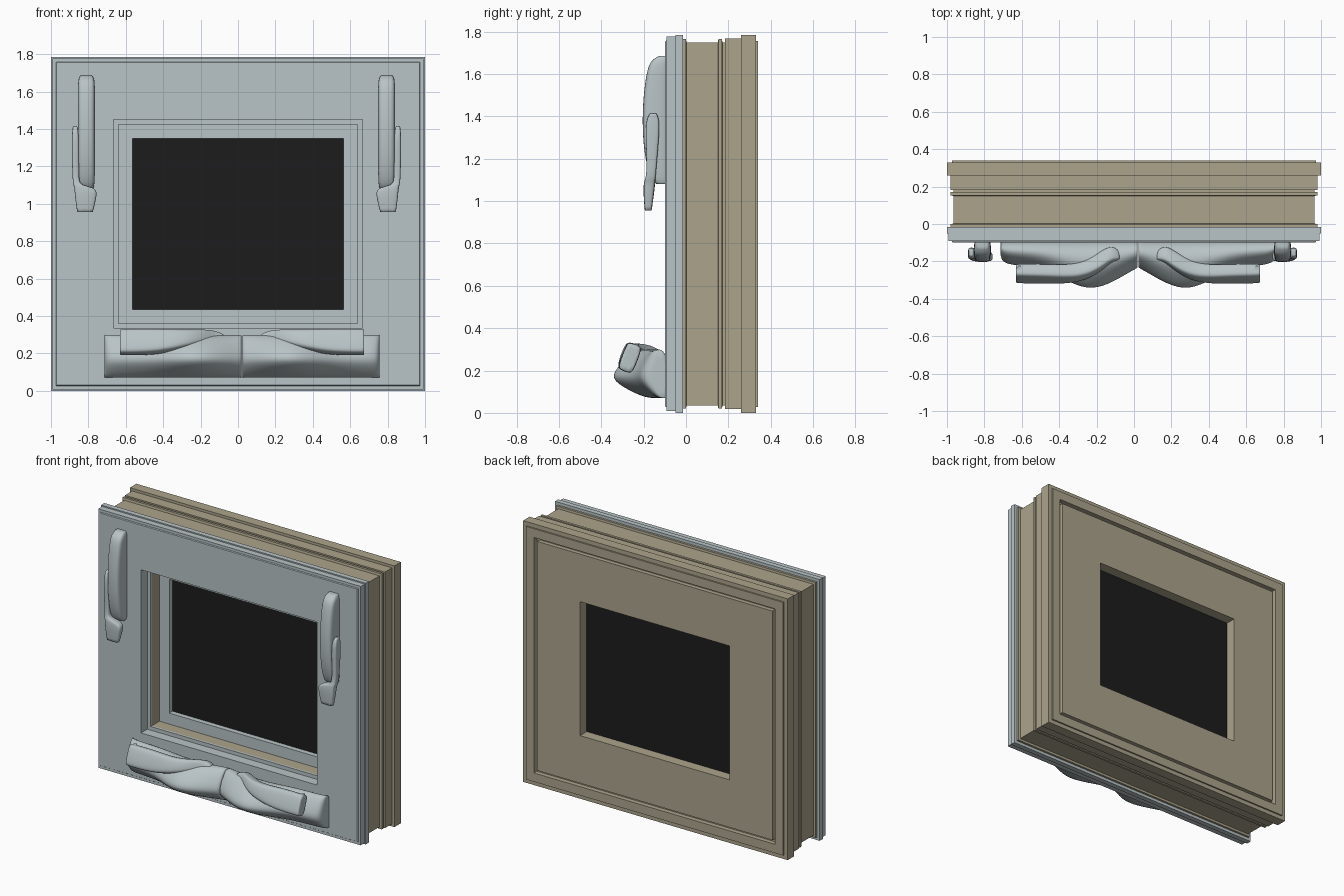
import bpy, bmesh, math
from mathutils import Vector

if "Cube" in bpy.data.objects:
    bpy.data.objects.remove(bpy.data.objects["Cube"])


def material(name, rgb):
    m = bpy.data.materials.new(name)
    m.diffuse_color = (*rgb, 1)
    m.use_nodes = True
    m.node_tree.nodes["Principled BSDF"].inputs["Base Color"].default_value = m.diffuse_color
    return m


GREY = material("pale blue grey", (0.485, 0.55, 0.565))
TAN = material("khaki tan", (0.41, 0.37, 0.26))
BLACK = material("dark glass", (0.012, 0.012, 0.012))

HALF_W, HALF_H = 1.0, 0.8925      # outer half size of the window


def loft(name, rings, mat, closed=False, smooth=0):
    """Skin a list of equal-length point rings; closed joins last to first."""
    bm = bmesh.new()
    crease = bm.edges.layers.float.new("crease_edge")
    vs = [[bm.verts.new(p) for p in r] for r in rings]
    n = len(vs[0])
    for a, b in zip(vs, vs[1:] + ([vs[0]] if closed else [])):
        for i in range(n):
            j = (i + 1) % n
            bm.faces.new((a[i], a[j], b[j], b[i]))
    if not closed:
        for ring in (vs[0], vs[-1]):
            for e in bm.faces.new(ring).edges:
                e[crease] = 0.75
    bmesh.ops.recalc_face_normals(bm, faces=bm.faces)
    me = bpy.data.meshes.new(name)
    bm.to_mesh(me)
    bm.free()
    me.materials.append(mat)
    ob = bpy.data.objects.new(name, me)
    bpy.context.collection.objects.link(ob)
    if smooth:
        mod = ob.modifiers.new("round", 'SUBSURF')
        mod.levels = mod.render_levels = smooth
        me.shade_smooth()
    return ob


def rectangle(d, y):
    """Corners of the window outline inset by d at depth y."""
    w, h = HALF_W - d, HALF_H - d
    return [(sx * w, y, HALF_H + sz * h)
            for sx, sz in ((-1, -1), (1, -1), (1, 1), (-1, 1))]


def frame(name, profile, mat):
    """Rectangular frame swept from (inset, y) profile points."""
    return loft(name, [rectangle(d, y) for d, y in profile], mat, closed=True)


# Front frame, stepped at its rim and behind the opening
frame("front_frame", [
    (0, -.015), (0, -.05), (.008, -.05), (.008, -.092), (.026, -.092),
    (.03, -.098), (.335, -.098), (.335, -.03), (.36, -.03), (.36, -.015)], GREY)

# Main casing with grooves, rear flange and a grooved rear face
frame("casing", [
    (.36, -.015), (.02, -.015), (.02, 0), (.035, .002), (.035, .15), (.02, .153),
    (.02, .170), (.035, .172), (.035, .183), (.018, .183), (.018, .26), (0, .26),
    (0, .33), (.028, .33), (.028, .34), (.088, .34), (.088, .308), (.11, .308),
    (.11, .337), (.435, .337), (.435, .11), (.36, .11)], TAN)

# Inner sash and dark pane
frame("inner_sash", [(.355, .065), (.435, .065), (.435, .15), (.355, .15)], GREY)
loft("glass_pane", [rectangle(.433, y) for y in (.10, .265)], BLACK)


def upright(name, sections, side, shift):
    """Loft along z from (z, x0, x1, y0, y1) sections, mirrored by side."""
    rings = []
    for z, x0, x1, y0, y1 in sections:
        cx, cy = (x0 + x1) / 2, (y0 + y1) / 2
        rings.append([(side * (cx + u) + shift, cy + v, z)
                      for u, v in chamfered((x1 - x0) / 2, (y1 - y0) / 2)])
    loft(name, rings, GREY, smooth=2)


def chamfered(hu, hv, c=0.35):
    """Eight-point chamfered rectangle with half sizes hu, hv."""
    k = min(hu, hv) * c
    return [(hu - k, -hv), (hu, -hv + k), (hu, hv - k), (hu - k, hv),
            (-hu + k, hv), (-hu, hv - k), (-hu, -hv + k), (-hu + k, -hv)]


# Side latches: rounded housing and a lever ending in a paddle
LATCH = [(1.08, -.14, .012), (1.10, -.165, .002), (1.2, -.195, 0), (1.35, -.208, 0),
         (1.5, -.202, 0), (1.62, -.185, 0), (1.665, -.165, .003), (1.685, -.13, .014)]
LEVER = [(1.415, -.875, -.852, -.17, -.14), (1.38, -.880, -.842, -.192, -.122),
         (1.25, -.880, -.842, -.188, -.132), (1.13, -.877, -.842, -.185, -.142),
         (1.10, -.872, -.835, -.195, -.145), (1.085, -.867, -.745, -.2, -.145),
         (1.04, -.864, -.747, -.202, -.15), (.955, -.852, -.768, -.195, -.162)]
for label, side in (("left", 1), ("right", -1)):
    body = [(z, -.849 + r, -.756 - r, y, -.08) for z, y, r in LATCH]
    upright(label + "_latch_housing", body, side, -.008)
    upright(label + "_latch_lever", LEVER, side, -.008)

# Bottom crank covers and folded crank arms
SHAPE = [(0, .072), (.2, .07), (.42, .07), (.75, .108), (1.02, .152), (1.02, .188),
         (.9, .23), (.6, .302), (.3, .30), (0, .245)]
COVER = [(-.735, .085), (-.728, .115), (-.69, .135), (-.52, .15), (-.39, .215),
         (-.27, .268), (-.16, .24), (-.05, .175), (-.002, .15)]
ARM = [(-.652, -.265, .26, .067, .036), (-.635, -.265, .26, .07, .04),
       (-.48, -.268, .262, .07, .04), (-.37, -.268, .268, .058, .042),
       (-.28, -.25, .275, .048, .046), (-.2, -.2, .282, .04, .052),
       (-.14, -.158, .28, .036, .045), (-.10, -.175, .27, .03, .025)]
CENTRE = .022
tilt = Vector((0, .36, .93)).normalized()       # arm plate leans back
across = Vector((0, -.93, .36)).normalized()
for label, side in (("left", 1), ("right", -1)):
    rings = [[(CENTRE + side * x, -.082 - s * k, z) for k, z in SHAPE] for x, s in COVER]
    loft(label + "_crank_cover", rings, GREY, smooth=2)
    rings = []
    for x, y, z, hh, ht in ARM:
        c = Vector((CENTRE + side * x, y, z))
        rings.append([c + tilt * u + across * v for u, v in chamfered(hh, ht)])
    loft(label + "_crank_arm", rings, GREY, smooth=2)
    # Pivot pin on the arm's outer end
    bpy.ops.mesh.primitive_cylinder_add(vertices=16, radius=.012, depth=.02,
                                        location=(CENTRE - side * .635, -.235, .315))
    pin = bpy.context.object
    pin.name = label + "_crank_pin"
    pin.data.materials.append(GREY)
    bpy.ops.object.shade_smooth_by_angle()
